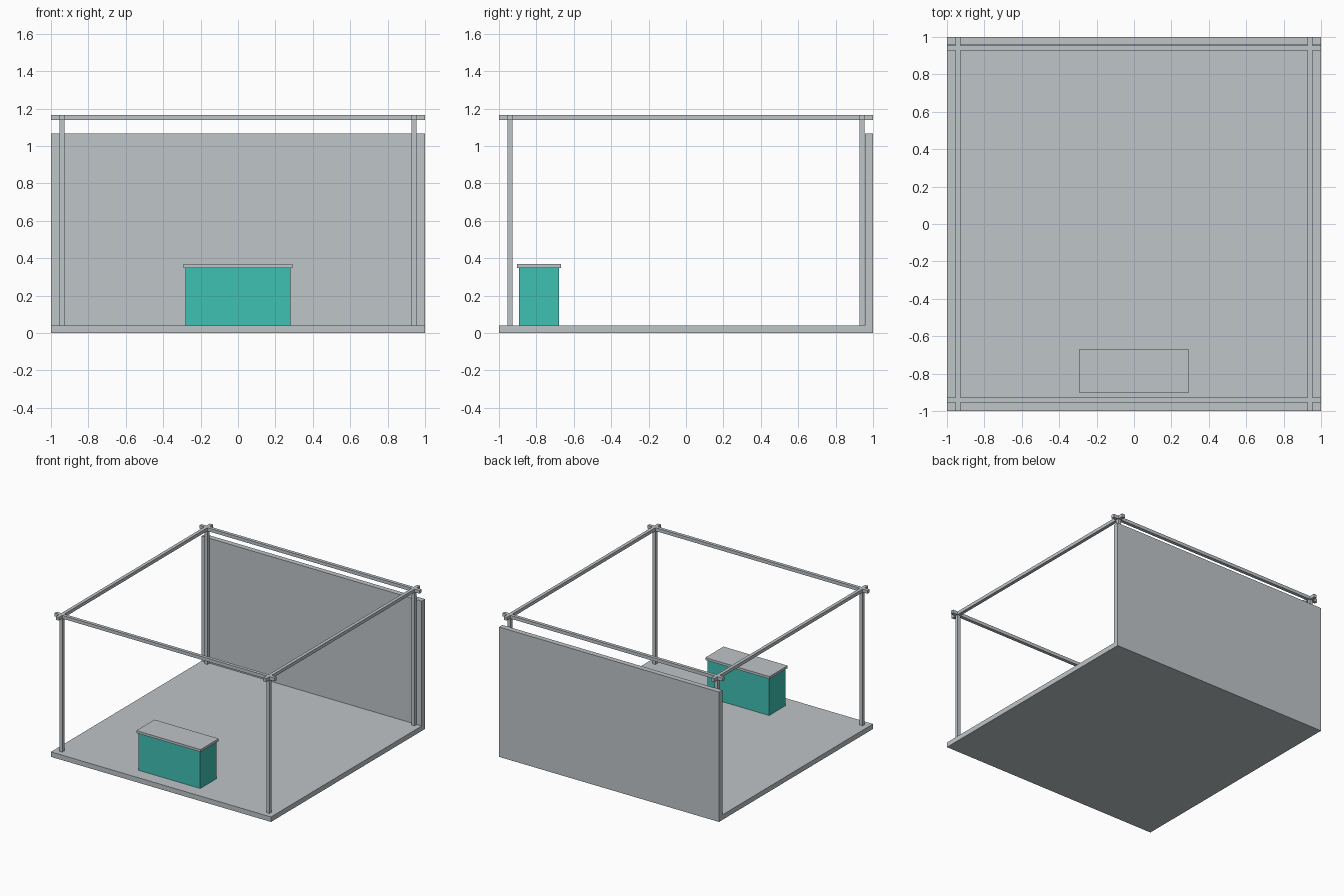
import bpy

cube = bpy.data.objects.get("Cube")
if cube:
    bpy.data.objects.remove(cube, do_unlink=True)


def make_material(name, rgb):
    mat = bpy.data.materials.new(name)
    mat.use_nodes = True
    color = (*rgb, 1.0)
    mat.diffuse_color = color
    mat.node_tree.nodes["Principled BSDF"].inputs["Base Color"].default_value = color
    return mat


def box(name, low, high, mat):
    """Flat-shaded box spanning two opposite corners."""
    bpy.ops.mesh.primitive_cube_add(size=1)
    obj = bpy.context.object
    obj.name = obj.data.name = name
    size = [b - a for a, b in zip(low, high)]
    middle = [(a + b) / 2 for a, b in zip(low, high)]
    for v in obj.data.vertices:
        v.co = [c * s for c, s in zip(v.co, size)]
    obj.location = middle
    obj.data.materials.append(mat)
    return obj


grey = make_material("light grey", (0.52, 0.555, 0.58))
teal = make_material("teal", (0.051, 0.533, 0.456))

FLOOR = 0.041
FRAME_TOP = 1.165
BAR = 0.027          # thickness of the posts and rails
INSET = 0.942        # distance of the frame from the centre
half = BAR / 2
rail_base = FRAME_TOP - BAR

# Platform and back wall
box("floor", (-1, -1, 0), (1, 1, FLOOR), grey)
box("back_wall", (-1, 0.957, FLOOR), (1, 1, 1.067), grey)

# Corner posts
for y_name, y in (("front", -INSET), ("back", INSET)):
    for x_name, x in (("right", -INSET), ("left", INSET)):
        box(f"{y_name}_{x_name}_post", (x - half, y - half, FLOOR),
            (x + half, y + half, rail_base), grey)

# Top rails, crossing at the corners with short overhanging ends
for x_name, y_name, p in (("right", "front", -INSET), ("left", "back", INSET)):
    box(f"{y_name}_rail", (-1, p - half, rail_base), (1, p + half, FRAME_TOP), grey)
    box(f"{x_name}_rail", (p - half, -1, rail_base), (p + half, 1, FRAME_TOP), grey)

# Reception counter, set into the floor, with an overhanging top
box("counter_body", (-0.281, -0.892, 0.001), (0.281, -0.678, 0.348), teal)
box("counter_top", (-0.292, -0.903, 0.348), (0.292, -0.667, 0.368), grey)
